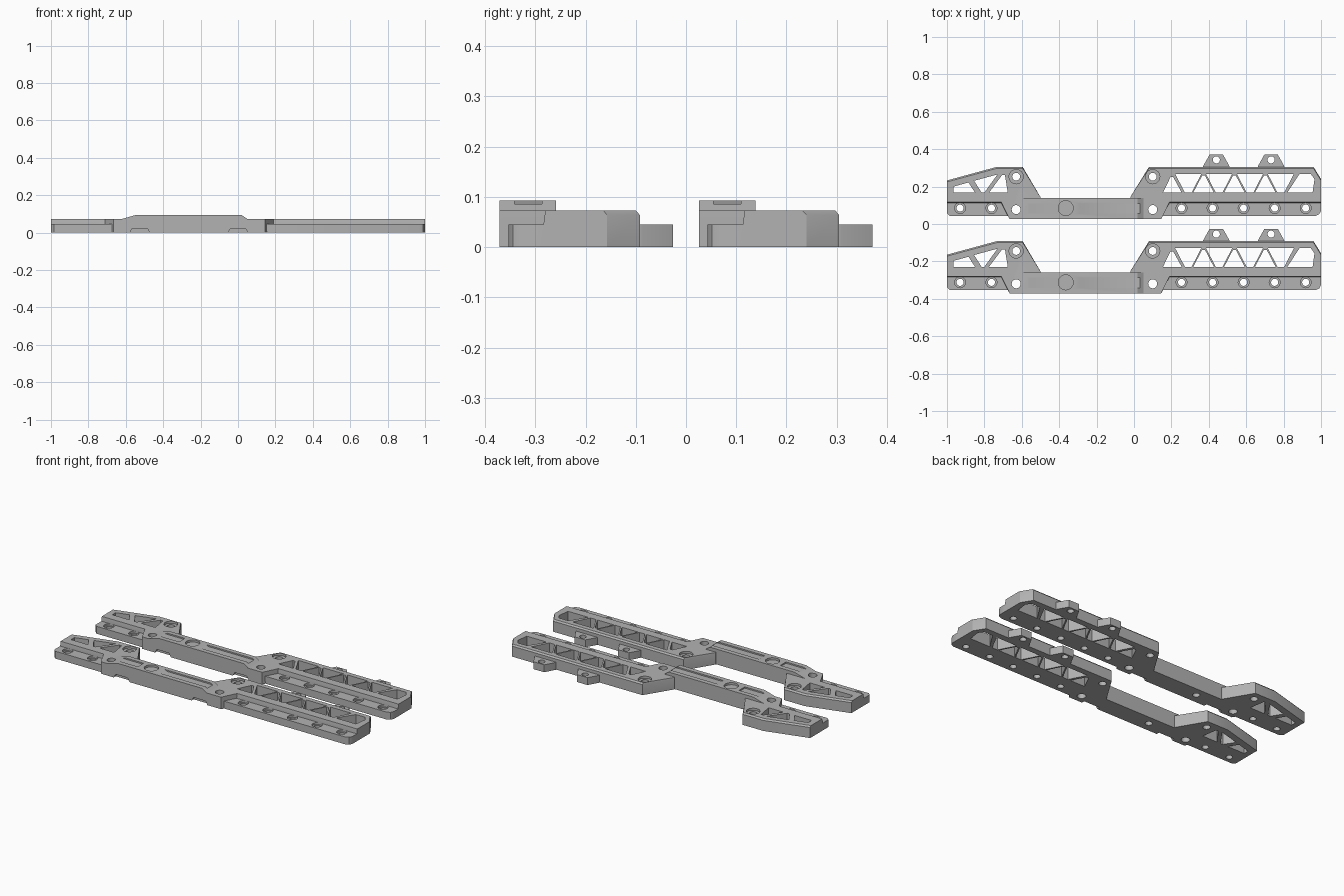
import bpy, bmesh, math

if "Cube" in bpy.data.objects:
    bpy.data.objects.remove(bpy.data.objects["Cube"])

grey = bpy.data.materials.new("machined grey")
grey.diffuse_color = (0.45, 0.45, 0.45, 1)
grey.use_nodes = True
grey.node_tree.nodes["Principled BSDF"].inputs["Base Color"].default_value = grey.diffuse_color


def loft(name, layers):
    """Closed solid through matching rings of (x, y, z) points."""
    bm = bmesh.new()
    rings = [[bm.verts.new(p) for p in ring] for ring in layers]
    n = len(rings[0])
    bm.faces.new(rings[0])
    bm.faces.new(rings[-1])
    for a, b in zip(rings, rings[1:]):
        for i in range(n):
            bm.faces.new((a[i], a[(i + 1) % n], b[(i + 1) % n], b[i]))
    bmesh.ops.recalc_face_normals(bm, faces=bm.faces)
    me = bpy.data.meshes.new(name)
    bm.to_mesh(me)
    bm.free()
    me.materials.append(grey)
    ob = bpy.data.objects.new(name, me)
    bpy.context.collection.objects.link(ob)
    return ob


def prism(name, pts, z0, z1):
    return loft(name, [[(x, y, z) for x, y in pts] for z in (z0, z1)])


def disc(x, y, r, z0, z1):
    pts = [(x + r * math.cos(i * math.tau / 24), y + r * math.sin(i * math.tau / 24)) for i in range(24)]
    return prism("cutter", pts, z0, z1)


def combine(ob, others, op):
    for o in others:
        m = ob.modifiers.new("bool", 'BOOLEAN')
        m.operation, m.object, m.solver = op, o, 'EXACT'
        bpy.context.view_layer.objects.active = ob
        bpy.ops.object.modifier_apply(modifier=m.name)
        bpy.data.objects.remove(o, do_unlink=True)


def plate(name, pts):
    """Upper plate: sloping front step and chamfered outer edge."""
    def ring(z, chamfer):
        out = []
        for x, y in pts:
            if 0.1 < y < 0.12:
                y += 0.01 * z / 0.073
            elif y > 0.15:
                y -= chamfer
            out.append((x, y, z))
        return out
    return loft(name, [ring(0, 0), ring(0.064, 0), ring(0.073, 0.008)])


# Upper plates with their hub corners
left = plate("left_plate", [(-1, 0.107), (-0.71, 0.107), (-0.665, 0.026), (-0.5, 0.026),
                            (-0.5, 0.144), (-0.595, 0.305), (-0.735, 0.305), (-1, 0.233)])
right = plate("right_plate", [(0.19, 0.107), (1, 0.107), (1, 0.24), (0.96, 0.305), (0.08, 0.305),
                              (-0.02, 0.144), (-0.02, 0.026), (0.145, 0.026)])

# Low ledges along the front
ledge_l = prism("left_ledge", [(-0.985, 0.043), (-0.6, 0.043), (-0.6, 0.14), (-1, 0.14), (-1, 0.058)], 0, 0.045)
ledge_r = prism("right_ledge", [(0.1, 0.043), (0.97, 0.043), (0.99, 0.052), (1, 0.07), (1, 0.14), (0.1, 0.14)], 0, 0.045)

# Raised centre beam with ramped ends
beam_profile = [(-0.62, 0), (0.05, 0), (0.05, 0.073), (0.02, 0.093), (-0.55, 0.093), (-0.62, 0.073)]
beam = loft("centre_beam", [[(x, y, z) for x, z in beam_profile] for y in (0.026, 0.138)])

# Tabs on the back edge
tabs = [prism("tab", [(x - 0.075, 0.29), (x + 0.075, 0.29), (x + 0.07, 0.31), (x + 0.036, 0.371),
                      (x - 0.036, 0.371), (x - 0.07, 0.31)], 0, 0.045) for x in (0.44, 0.733)]

rail = left
rail.name = "back_rail"
combine(rail, [beam, right, ledge_l, ledge_r] + tabs, 'UNION')

cuts = []
# Truss windows, alternating up and down
lo, hi = 0.168, 0.268
for x in (0.29, 0.455, 0.62, 0.785):
    cuts.append(prism("cutter", [(x - 0.07, hi), (x + 0.07, hi), (x + 0.018, lo), (x - 0.018, lo)], -0.1, 0.2))
for x in (0.372, 0.537, 0.702):
    cuts.append(prism("cutter", [(x - 0.055, lo), (x + 0.055, lo), (x + 0.008, hi - 0.01), (x - 0.008, hi - 0.01)], -0.1, 0.2))
cuts += [prism("cutter", p, -0.1, 0.2) for p in (
    [(0.155, lo), (0.255, lo), (0.21, 0.25), (0.195, 0.25)],
    [(0.82, lo), (0.955, lo), (0.965, 0.24), (0.945, hi), (0.885, hi)],
    [(-0.965, lo), (-0.85, lo), (-0.885, 0.222), (-0.965, 0.2)],
    [(-0.855, 0.231), (-0.73, 0.265), (-0.8, lo), (-0.815, lo)],
    [(-0.775, lo), (-0.675, lo), (-0.69, 0.262), (-0.705, 0.262)])]

# Bolt holes with counterbores
for x in (-0.93, -0.762, 0.254, 0.42, 0.586, 0.752, 0.918):
    cuts += [disc(x, 0.085, 0.019, -0.1, 0.2), disc(x, 0.085, 0.029, 0.033, 0.06)]
for x in (-0.63, 0.1):
    cuts += [disc(x, 0.077, 0.024, -0.1, 0.2), disc(x, 0.253, 0.021, -0.1, 0.2), disc(x, 0.253, 0.038, 0.06, 0.2)]
cuts += [disc(-0.365, 0.085, 0.02, -0.1, 0.2), disc(-0.365, 0.085, 0.04, 0.08, 0.2)]
cuts += [disc(x, 0.343, 0.019, -0.1, 0.2) for x in (0.44, 0.733)]

# Shallow channels in the beam top, ramped at the outer ends
for x0, x1, x2, x3 in ((-0.6, -0.56, -0.435, -0.435), (-0.295, -0.275, 0.03, 0.06)):
    ramp = [(x0, 0.094), (x1, 0.085), (x2, 0.085), (x3, 0.094)]
    cuts.append(loft("cutter", [[(x, y, z) for x, z in ramp] for y in (0.055, 0.11)]))

# Notches under the front edge
for x in (-0.525, 0):
    pts = [(x - 0.06, -0.01), (x + 0.06, -0.01), (x + 0.04, 0.022), (x - 0.04, 0.022)]
    cuts.append(loft("cutter", [[(px, y, z) for px, z in pts] for y in (0.0, 0.045)]))

combine(rail, cuts, 'DIFFERENCE')

bpy.ops.object.select_all(action='DESELECT')
rail.select_set(True)
bpy.context.view_layer.objects.active = rail
bpy.ops.object.shade_smooth_by_angle(angle=math.radians(30))

# Matching front rail
twin = rail.copy()
twin.data = rail.data.copy()
twin.name = "front_rail"
twin.location.y = -0.397
bpy.context.collection.objects.link(twin)
